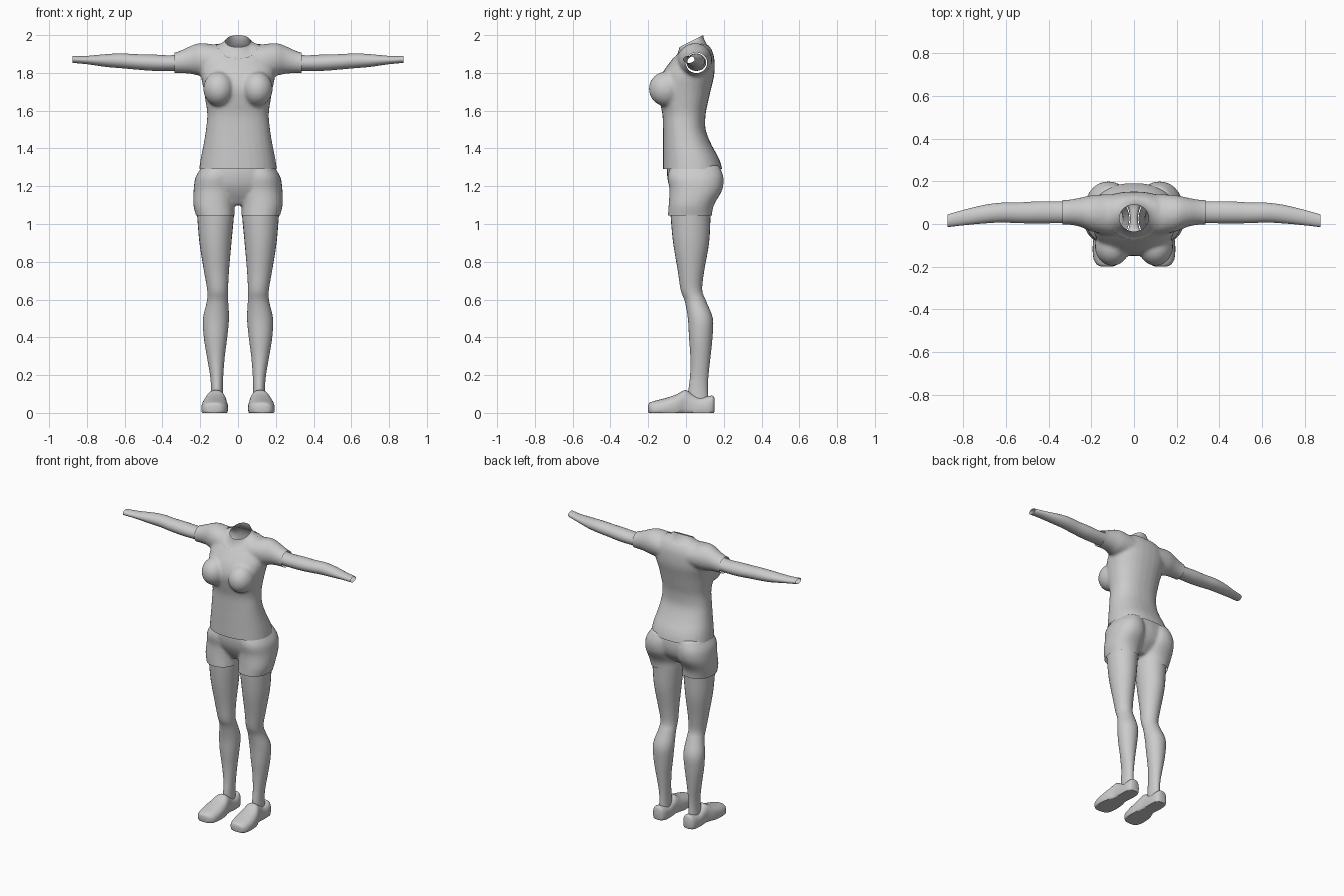
import bpy, bmesh, math
from mathutils import Vector
from mathutils.bvhtree import BVHTree

if "Cube" in bpy.data.objects:
    bpy.data.objects.remove(bpy.data.objects["Cube"])

grey = bpy.data.materials.new("neutral grey")
grey.diffuse_color = (0.6, 0.6, 0.6, 1)
grey.use_nodes = True
grey.node_tree.nodes["Principled BSDF"].inputs["Base Color"].default_value = grey.diffuse_color


def spline(rows, sub=4):
    """Smoothly interpolate station rows (Catmull-Rom)."""
    out = []
    for i in range(len(rows) - 1):
        a, b = rows[max(i - 1, 0)], rows[i]
        c, d = rows[i + 1], rows[min(i + 2, len(rows) - 1)]
        for k in range(sub):
            t = k / sub
            out.append([q + 0.5 * t * (r - p + t * (2*p - 5*q + 4*r - s + t * (3*(q - r) + s - p)))
                        for p, q, r, s in zip(a, b, c, d)])
    return out + [list(rows[-1])]


def tube(bm, axis, rows, power=2.0, cap=True, mirror=False, floor=False, n=28):
    """Loft rounded sections; each row is position, then low/high bounds of the two other axes."""
    others = [i for i in range(3) if i != axis]
    for sx in ((1, -1) if mirror else (1,)):
        rings = []
        for t, a0, a1, b0, b1 in spline(rows):
            ring = []
            for k in range(n):
                ang = 2 * math.pi * k / n
                c, s = math.cos(ang), math.sin(ang)
                p = [0, 0, 0]
                p[axis] = t
                p[others[0]] = (a0 + a1) / 2 + (a1 - a0) / 2 * math.copysign(abs(c) ** (2 / power), c)
                p[others[1]] = (b0 + b1) / 2 + (b1 - b0) / 2 * math.copysign(abs(s) ** (2 / power), s)
                if floor:
                    p[2] = max(p[2], 0)
                p[0] *= sx
                ring.append(bm.verts.new(p))
            rings.append(ring)
        for r, q in zip(rings, rings[1:]):
            for k in range(n):
                bm.faces.new((r[k], r[(k + 1) % n], q[(k + 1) % n], q[k]))
        if cap:
            bm.faces.new(rings[0])
            bm.faces.new(rings[-1])


def finish(name, bm, angle=50):
    bmesh.ops.recalc_face_normals(bm, faces=bm.faces)
    me = bpy.data.meshes.new(name)
    bm.to_mesh(me)
    bm.free()
    ob = bpy.data.objects.new(name, me)
    bpy.context.collection.objects.link(ob)
    me.materials.append(grey)
    bpy.ops.object.select_all(action='DESELECT')
    ob.select_set(True)
    bpy.context.view_layer.objects.active = ob
    bpy.ops.object.shade_smooth_by_angle(angle=math.radians(angle))
    return ob


def fuse(name, bm, smooth):
    """Merge overlapping volumes into one soft skin and return it as a bmesh."""
    ob = finish(name, bm)
    m = ob.modifiers.new("fuse", 'REMESH')
    m.mode, m.voxel_size = 'VOXEL', 0.009
    m = ob.modifiers.new("soften", 'SMOOTH')
    m.factor, m.iterations = 0.5, smooth
    for m in list(ob.modifiers):
        bpy.ops.object.modifier_apply(modifier=m.name)
    out = bmesh.new()
    out.from_mesh(ob.data)
    bpy.data.objects.remove(ob)
    return out


def trim(bm, co, no):
    """Open a clean hem by cutting away everything beyond a plane."""
    bmesh.ops.bisect_plane(bm, geom=bm.verts[:] + bm.edges[:] + bm.faces[:],
                           plane_co=co, plane_no=no, clear_outer=True)


# Shirt: torso, sleeves and bust fused together
bm = bmesh.new()
torso = [(1.20, .218, -.12, .20), (1.29, .206, -.122, .192), (1.35, .197, -.122, .173),
         (1.42, .183, -.122, .135), (1.50, .170, -.122, .104), (1.58, .163, -.125, .104),
         (1.65, .172, -.14, .118), (1.72, .184, -.15, .134), (1.79, .197, -.13, .15),
         (1.85, .195, -.09, .152), (1.90, .18, -.05, .145), (1.94, .14, -.025, .125),
         (1.958, .10, 0, .10)]
tube(bm, 2, [(z, -w, w, f, b) for z, w, f, b in torso], power=2.3)
tube(bm, 0, [(.04, -.05, .14, 1.79, 1.945), (.12, -.05, .14, 1.785, 1.950), (.20, -.035, .135, 1.785, 1.958),
             (.25, -.014, .124, 1.795, 1.943), (.30, -.004, .115, 1.798, 1.920),
             (.335, -.004, .113, 1.798, 1.908), (.38, -.004, .113, 1.798, 1.90)], mirror=True)
for s in (1, -1):
    r = bmesh.ops.create_uvsphere(bm, u_segments=24, v_segments=16, radius=1)
    for v in r["verts"]:
        v.co = (s * .102 + v.co.x * .082, -.105 + v.co.y * .092, 1.715 + v.co.z * .092)
bm = fuse("shirt", bm, 9)
trim(bm, (0, 0, 1.29), (0, 0, -1))
for s in (1, -1):
    trim(bm, (s * .335, 0, 0), (s, 0, 0))
tree = BVHTree.FromBMesh(bm)

# Neckline: oval opening with its rim snapped to the oval
NY, NX, NR = .025, .116, .096
oval = lambda p: math.hypot(p.x / NX, (p.y - NY) / NR)
cut = [f for f in bm.faces if f.calc_center_median().z > 1.83 and oval(f.calc_center_median()) < 1]
bmesh.ops.delete(bm, geom=cut, context='FACES')
for v in bm.verts:
    if v.is_boundary and v.co.z > 1.83 and abs(v.co.x) < .2:
        k = oval(v.co)
        v.co.x /= k
        v.co.y = NY + (v.co.y - NY) / k
finish("shirt", bm)

# Neck: open collar of skin rising from under the neckline
bm = bmesh.new()
N, rings = 40, []
for step in range(7):
    t = step / 6
    ring = []
    for k in range(N):
        c, s = math.cos(2 * math.pi * k / N), math.sin(2 * math.pi * k / N)
        x, y = NX * 1.05 * c, NY + NR * 1.05 * s
        hit = tree.ray_cast(Vector((x, y, 3)), Vector((0, 0, -1)))[0]
        low = Vector((x, y, (hit.z if hit else 1.92) - .004))
        top = Vector((.068 * c, .028 + .063 * s, 1.968 + .032 * s))
        p = low.lerp(top, 1 - (1 - t) ** 1.5)
        p.z = low.z + (top.z - low.z) * t ** 1.2
        ring.append(bm.verts.new(p))
    rings.append(ring)
for r, q in zip(rings, rings[1:]):
    for k in range(N):
        bm.faces.new((r[k], r[(k + 1) % N], q[(k + 1) % N], q[k]))
finish("neck", bm)

# Shorts: pelvis and two short legs
bm = bmesh.new()
pelvis = [(1.36, .180, -.085, .155), (1.29, .199, -.10, .178), (1.22, .212, -.095, .180),
          (1.16, .205, -.07, .155), (1.10, .14, -.03, .09)]
tube(bm, 2, [(z, -w, w, f, b) for z, w, f, b in pelvis], power=2.2)
tube(bm, 2, [(1.31, .03, .185, -.08, .175), (1.25, .012, .224, -.097, .198), (1.18, .010, .235, -.088, .192),
             (1.10, .018, .236, -.092, .148), (1.04, .018, .222, -.096, .137),
             (.98, .022, .215, -.096, .135)], power=2.2, mirror=True)
bm = fuse("shorts", bm, 6)
trim(bm, (0, 0, 1.045), (0, 0, -1))
trim(bm, (0, 0, 1.31), (0, 0, 1))
finish("shorts", bm)

# Arms, open at the wrists
bm = bmesh.new()
tube(bm, 0, [(.29, .005, .106, 1.812, 1.900), (.36, .004, .106, 1.811, 1.893), (.45, .003, .106, 1.811, 1.897),
             (.54, .004, .101, 1.818, 1.899), (.62, .007, .100, 1.825, 1.903), (.70, .003, .090, 1.832, 1.899),
             (.80, -.006, .066, 1.846, 1.890), (.875, -.015, .045, 1.853, 1.890)],
     cap=False, mirror=True)
finish("arms", bm)

# Legs
bm = bmesh.new()
tube(bm, 2, [(1.10, .022, .222, -.082, .135), (1.04, .022, .216, -.081, .130), (.90, .035, .204, -.068, .122),
             (.75, .048, .180, -.043, .096), (.65, .053, .163, -.028, .086), (.59, .052, .165, -.006, .107),
             (.50, .048, .185, .010, .142), (.40, .057, .181, .016, .140), (.30, .070, .165, .023, .130),
             (.20, .078, .148, .022, .119), (.13, .080, .143, .014, .116), (.05, .080, .145, .010, .120)],
     cap=False, mirror=True)
finish("legs", bm)

# Shoes with flat soles
bm = bmesh.new()
tube(bm, 1, [(-.200, .105, .150, .005, .042), (-.192, .082, .172, -.01, .054), (-.165, .061, .189, -.03, .064),
             (-.11, .053, .194, -.03, .078), (-.05, .056, .186, -.03, .098), (-.005, .064, .170, -.03, .121),
             (.03, .067, .166, -.03, .102), (.07, .066, .166, -.03, .082), (.115, .068, .163, -.03, .088),
             (.140, .077, .155, -.02, .091), (.150, .090, .142, .005, .080)],
     power=2.5, mirror=True, floor=True)
finish("shoes", bm)
